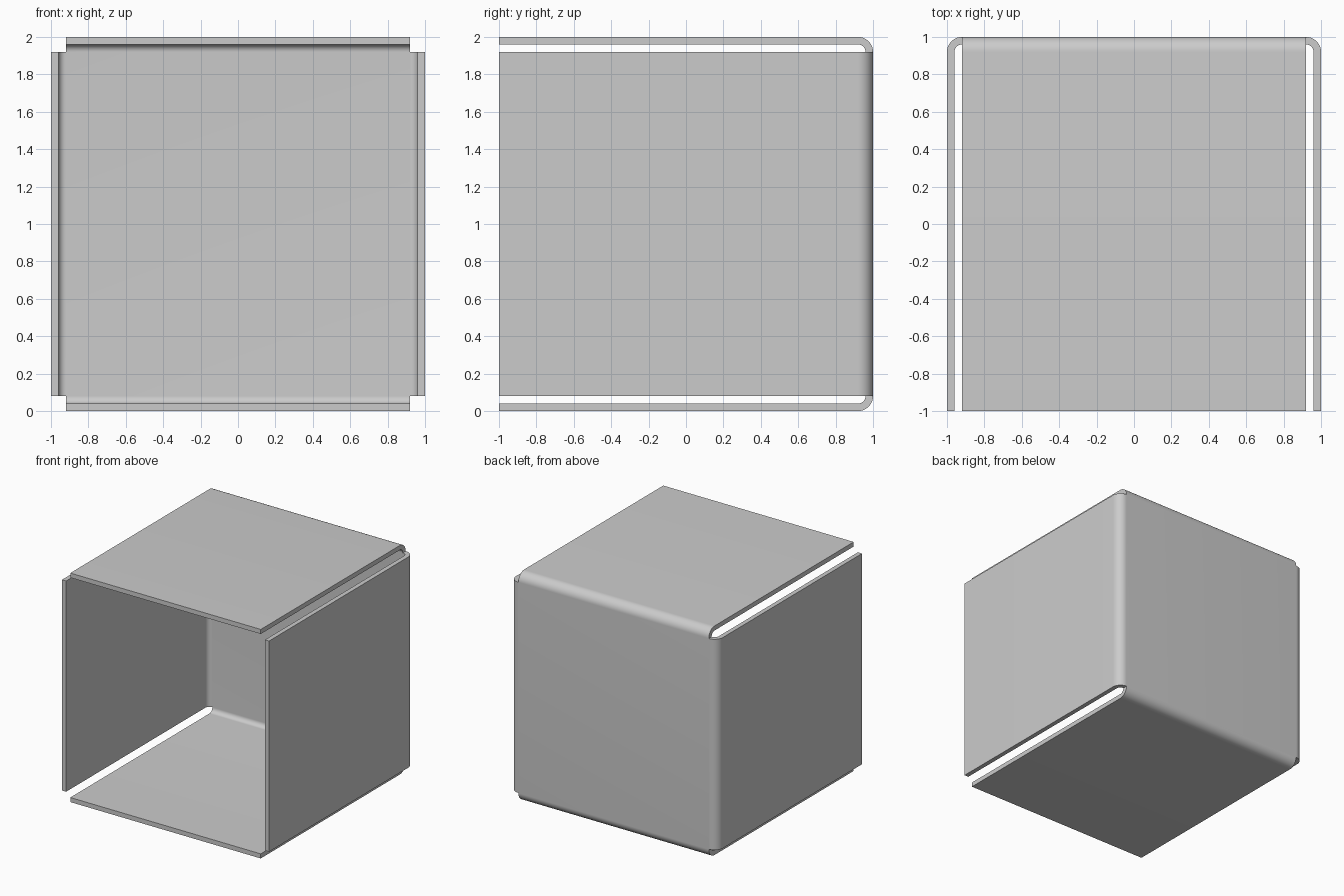
import bpy
import bmesh
from math import sin, cos, pi, radians
from mathutils import Matrix, Vector

cube = bpy.data.objects.get("Cube")
if cube:
    bpy.data.objects.remove(cube, do_unlink=True)

THICKNESS = 0.04
RADIUS = 0.08          # outer bend radius
HALF = 1 - RADIUS      # half width of the flat panels
BEND_STEPS = 12

# Single sheet colour
grey = bpy.data.materials.new("sheet_grey")
grey.use_nodes = True
colour = (0.6, 0.6, 0.6, 1)
grey.diffuse_color = colour
grey.node_tree.nodes["Principled BSDF"].inputs["Base Color"].default_value = colour

# Profile of one flange as (distance from centre, y): rounded bend, then straight wall
profile = []
for i in range(BEND_STEPS + 1):
    a = pi / 2 * i / BEND_STEPS
    profile.append((HALF + RADIUS * sin(a), HALF + RADIUS * cos(a)))
profile.append((1, -1))

bm = bmesh.new()

# Four flanges folded forward around the back panel
roots = []
for side in range(4):
    turn = Matrix.Rotation(side * pi / 2, 3, "Y")
    rows = [[bm.verts.new(turn @ Vector((d, y, s * HALF))) for s in (-1, 1)]
            for d, y in profile]
    roots += rows[0]
    for (a, b), (c, d) in zip(rows, rows[1:]):
        bm.faces.new((a, b, d, c))

# Back panel joins the flange roots
bm.faces.new([roots[2 * side + k] for side in range(4) for k in (0,)])
bmesh.ops.remove_doubles(bm, verts=bm.verts, dist=0.0001)
bmesh.ops.recalc_face_normals(bm, faces=bm.faces)
back = max(bm.faces, key=lambda f: f.calc_center_median().y)
if back.normal.y < 0:
    bmesh.ops.reverse_faces(bm, faces=bm.faces)
bmesh.ops.translate(bm, verts=bm.verts, vec=(0, 0, 1))

mesh = bpy.data.meshes.new("folded_sheet_box")
bm.to_mesh(mesh)
bm.free()
mesh.materials.append(grey)
box = bpy.data.objects.new("folded_sheet_box", mesh)
bpy.context.collection.objects.link(box)

# Sheet thickness, added inward
solid = box.modifiers.new("thickness", "SOLIDIFY")
solid.thickness = THICKNESS
solid.offset = -1
solid.use_even_offset = True

bpy.ops.object.select_all(action="DESELECT")
box.select_set(True)
bpy.context.view_layer.objects.active = box
bpy.ops.object.modifier_apply(modifier="thickness")
bpy.ops.object.shade_smooth_by_angle(angle=radians(30))
